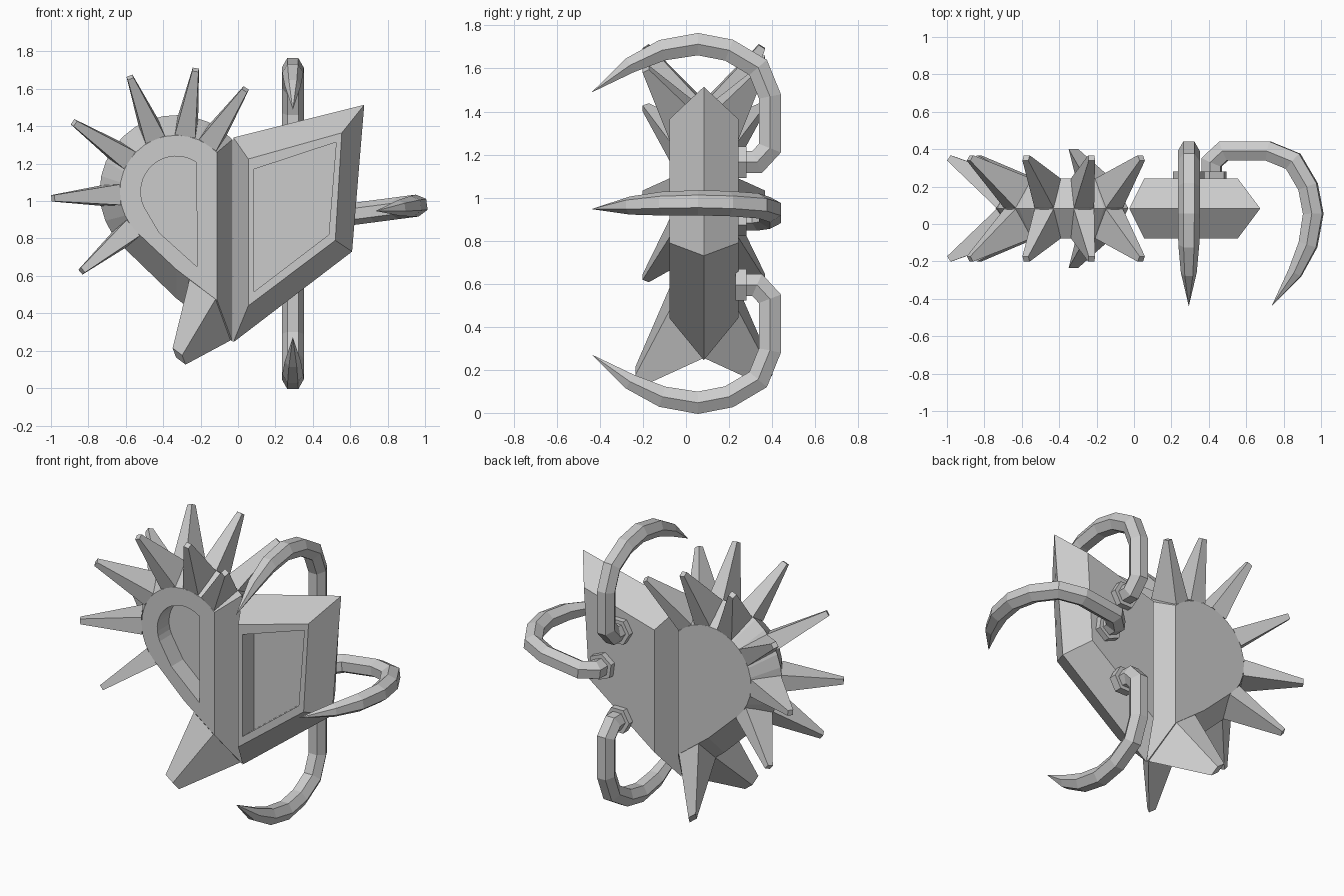
import bpy, bmesh
from math import sin, cos, radians
from mathutils import Vector

cube = bpy.data.objects.get("Cube")
if cube:
    bpy.data.objects.remove(cube, do_unlink=True)

MID = 0.083    # y of the symmetry plane
HALF = 0.16    # half thickness of the body
DEPTH = 0.12   # depth of the recesses

grey = bpy.data.materials.new("plain grey")
grey.use_nodes = True
grey.diffuse_color = (0.6, 0.6, 0.6, 1)
grey.node_tree.nodes["Principled BSDF"].inputs["Base Color"].default_value = (0.6, 0.6, 0.6, 1)


def loft(name, rings):
    """Skin a list of equal-length point rings and cap both ends."""
    bm = bmesh.new()
    rows = [[bm.verts.new(p) for p in ring] for ring in rings]
    n = len(rows[0])
    for a, b in zip(rows, rows[1:]):
        for i in range(n):
            j = (i + 1) % n
            bm.faces.new((a[i], a[j], b[j], b[i]))
    bm.faces.new(rows[0])
    bm.faces.new(rows[-1])
    bmesh.ops.remove_doubles(bm, verts=bm.verts, dist=0.0005)
    bmesh.ops.recalc_face_normals(bm, faces=bm.faces)
    mesh = bpy.data.meshes.new(name)
    bm.to_mesh(mesh)
    bm.free()
    mesh.materials.append(grey)
    obj = bpy.data.objects.new(name, mesh)
    bpy.context.collection.objects.link(obj)
    return obj


def at_y(outline, y):
    return [(x, y, z) for x, z in outline]


def bevelled_body(name, face, rim, recess):
    """Double-bevelled slab with a sunken panel in the front."""
    front = MID - HALF
    loft(name, [at_y(face, MID + HALF), at_y(rim, MID), at_y(face, front),
                at_y(recess, front), at_y(recess, front + DEPTH)])


# Angular half
bevelled_body("angular_half",
              [(0.055, 0.44), (0.055, 1.225), (0.555, 1.365), (0.52, 0.79)],
              [(-0.025, 0.245), (-0.025, 1.34), (0.675, 1.515), (0.61, 0.73)],
              [(0.085, 0.515), (0.085, 1.17), (0.525, 1.315), (0.485, 0.82)])

# Rounded half
CX, CZ = -0.33, 1.05


def polar(r, deg):
    return CX + r * cos(radians(deg)), CZ + r * sin(radians(deg))


def half_heart(bottom, side, r, start, end, steps=16):
    arc = [polar(r, start + (end - start) * i / steps) for i in range(steps + 1)]
    return [bottom] + arc + [side]


bevelled_body("rounded_half",
              half_heart((-0.112, 0.47), (-0.33, 0.635), 0.302, 44, 228),
              half_heart((-0.03, 0.25), (-0.33, 0.48), 0.41, 43, 225),
              half_heart((-0.22, 0.65), (-0.42, 0.83), 0.19, 55, 205))


# Spikes, in pairs on the front and back bevels
def spike(name, base, tip, across, along, size):
    def cap(s, t):
        return tip + across * s * size + along * t * size
    loft(name, [base, [cap(-1, -1), cap(-1, 1), cap(1, 1), cap(1, -1)]])


for side, label in ((-1, "front"), (1, "back")):
    for k, deg in enumerate((56, 81, 112, 146, 183, 220)):
        along = Vector((-sin(radians(deg)), 0, cos(radians(deg))))
        (rx, rz), (fx, fz), (tx, tz) = polar(0.40, deg), polar(0.30, deg), polar(0.66, deg)
        outer = Vector((rx, MID, rz))
        inner = Vector((fx, MID + side * HALF, fz))
        w = along * 0.055
        spike(f"{label}_spike_{k + 1}", [outer - w, outer + w, inner + w, inner - w],
              Vector((tx, MID + side * 0.27, tz)), (inner - outer).normalized(), along, 0.017)
    # Broad lower spike
    y = MID + side * HALF
    base = [Vector(p) for p in ((-0.04, MID, 0.255), (-0.27, MID, 0.43),
                                (-0.26, y, 0.58), (-0.12, y, 0.475))]
    across = (base[3] - base[0]).normalized()
    along = (base[1] - base[0]).normalized()
    spike(f"{label}_lower_spike", base, Vector((-0.315, MID + side * 0.3, 0.17)),
          across, along, 0.032)

# Hooked arms: (distance outward, y, thickness)
ARM = [(0, 0.24, 1), (0, 0.33, 1), (0.065, 0.39, 1), (0.305, 0.39, 1), (0.44, 0.335, 1),
       (0.52, 0.2, 1), (0.548, 0.055, 1), (0.52, -0.11, 0.95), (0.45, -0.26, 0.72),
       (0.325, -0.437, 0.01)]
RADIUS = 0.059
BACK = Vector((0, 1, 0))


def hexagon(centre, u, v, r):
    return [centre + (u * cos(radians(60 * i)) + v * sin(radians(60 * i))) * r
            for i in range(6)]


def hooked_arm(name, root, out):
    binormal = out.cross(BACK)
    pts = [root + out * d + BACK * y for d, y, _ in ARM]
    rings = []
    for i, p in enumerate(pts):
        a = (p - pts[i - 1]).normalized() if i else Vector()
        b = (pts[i + 1] - p).normalized() if i + 1 < len(pts) else Vector()
        normal = binormal.cross((a + b).normalized())
        if a.length and b.length:      # widen the mitre at corners
            normal = normal / ((a + b).length / 2)
        rings.append(hexagon(p, binormal, normal, RADIUS * ARM[i][2]))
    loft(name + "_arm", rings)
    # Socket collar
    loft(name + "_socket", [hexagon(root + BACK * y, binormal, out, r)
                            for y, r in ((0.23, 0.085), (0.28, 0.085), (0.28, 0.05))])


hooked_arm("upper", Vector((0.293, 0, 1.165)), Vector((0, 0, 1)))
hooked_arm("lower", Vector((0.293, 0, 0.595)), Vector((0, 0, -1)))
hooked_arm("side", Vector((0.415, 0, 0.905)), Vector((cos(0.13), 0, sin(0.13))))
